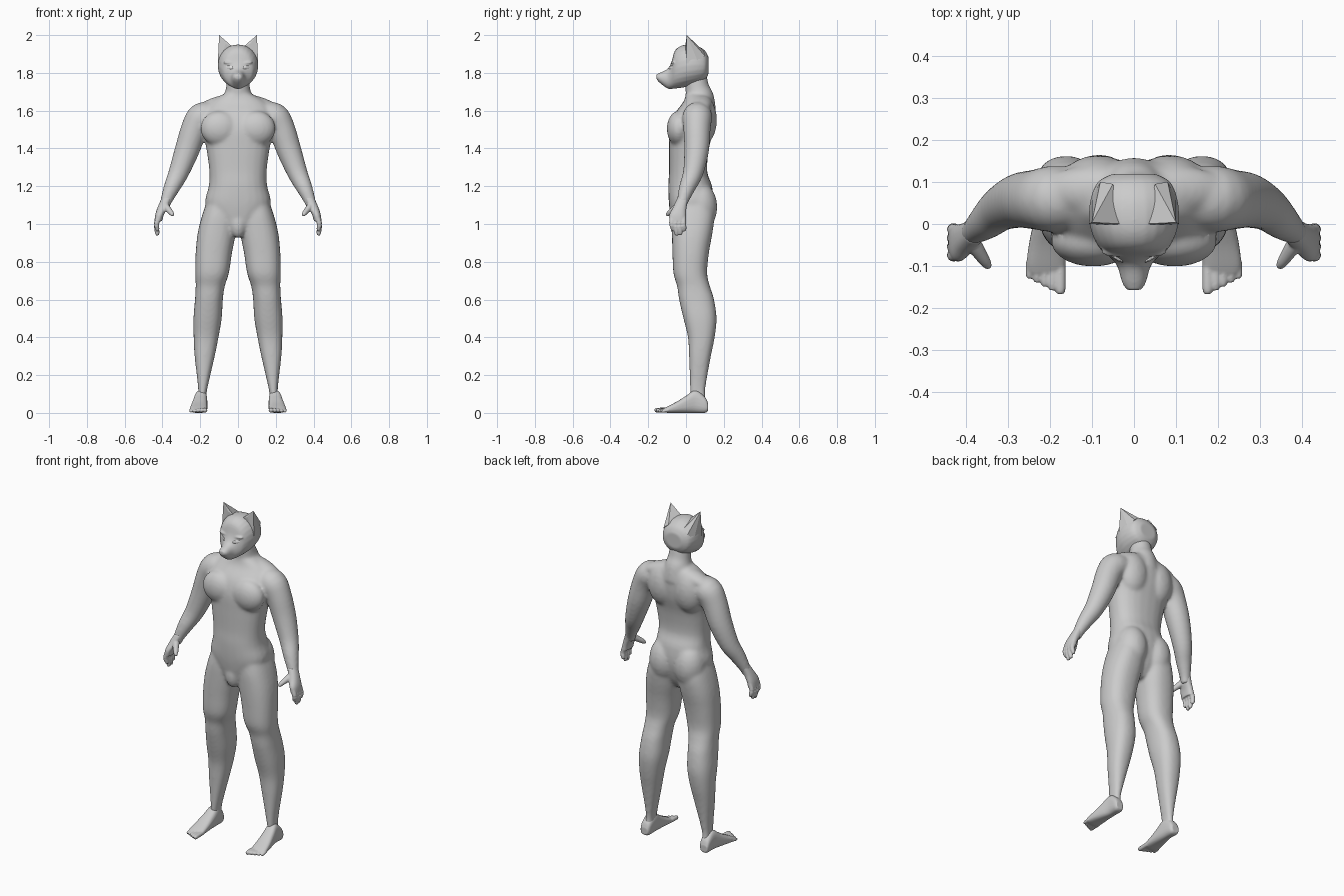
import bpy, bmesh, math
from mathutils import Matrix, Vector

cube = bpy.data.objects.get("Cube")
if cube:
    bpy.data.objects.remove(cube, do_unlink=True)


def material(name, colour):
    mat = bpy.data.materials.new(name)
    mat.use_nodes = True
    mat.diffuse_color = colour
    mat.node_tree.nodes["Principled BSDF"].inputs["Base Color"].default_value = colour
    return mat


GREY = material("grey skin", (0.6, 0.6, 0.6, 1))
PALE = material("pale eye", (0.9, 0.9, 0.9, 1))
SIDES = 24


def refine(rows, steps=4):
    """Insert rows along a smooth curve through the given ones."""
    rows = [Vector(r) for r in rows]
    out = []
    for i in range(len(rows) - 1):
        a, b = rows[i], rows[i + 1]
        before, after = rows[max(i - 1, 0)], rows[min(i + 2, len(rows) - 1)]
        for k in range(steps):
            t = k / steps
            bend = (b - before) * (t * (1 - t) ** 2) - (after - a) * (t * t * (1 - t))
            ease = t * t * (3 - 2 * t)
            out.append(a.lerp(b, ease) + bend / 2)
    return out + [rows[-1]]


def skin_rings(bm, rings):
    """Join successive rings of points into a closed tube."""
    loops = [[bm.verts.new(p) for p in ring] for ring in rings]
    for low, high in zip(loops, loops[1:]):
        for i in range(SIDES):
            j = (i + 1) % SIDES
            bm.faces.new((low[i], low[j], high[j], high[i]))
    bm.faces.new(loops[0][::-1])
    bm.faces.new(loops[-1])


def unit_ring(power=1.0):
    """Points of a unit superellipse; power below one is boxier."""
    for i in range(SIDES):
        a = math.tau * i / SIDES
        c, s = math.cos(a), math.sin(a)
        yield (math.copysign(abs(c) ** power, c), math.copysign(abs(s) ** power, s))


def loft(bm, rows, axis="z", power=0.85):
    """Rows give the station, then the low and high limits across both other axes."""
    rings = []
    for t, a0, a1, b0, b1 in refine(rows):
        ring = []
        for u, v in unit_ring(power):
            a = (a0 + a1) / 2 + u * (a1 - a0) / 2
            b = (b0 + b1) / 2 + v * (b1 - b0) / 2
            ring.append((a, b, t) if axis == "z" else (a, t, b))
        rings.append(ring)
    skin_rings(bm, rings)


def tube(bm, points):
    """Round limb through points of (x, y, z, radius)."""
    points = refine(points)
    centres = [p.to_3d() for p in points]
    rings = []
    for i, c in enumerate(centres):
        along = centres[min(i + 1, len(centres) - 1)] - centres[max(i - 1, 0)]
        turn = along.to_track_quat("Z", "Y")
        r = points[i][3]
        rings.append([c + turn @ Vector((u * r, v * r, 0)) for u, v in unit_ring()])
    skin_rings(bm, rings)


def ball(bm, centre, size, tilt=0, yaw=0):
    matrix = (Matrix.Translation(centre) @ Matrix.Rotation(yaw, 4, "Z")
              @ Matrix.Rotation(tilt, 4, "Y") @ Matrix.Diagonal((*size, 1)))
    bmesh.ops.create_uvsphere(bm, u_segments=20, v_segments=12, radius=1, matrix=matrix)


def mirror(bm):
    """Copy everything made so far to the other side."""
    copy = bmesh.ops.duplicate(bm, geom=bm.verts[:] + bm.edges[:] + bm.faces[:])
    for v in copy["geom"]:
        if isinstance(v, bmesh.types.BMVert):
            v.co.x *= -1


def finish(name, bm, mat, voxel=0, rounds=0):
    """Make the object; overlapping parts are fused and softened."""
    bmesh.ops.recalc_face_normals(bm, faces=bm.faces[:])
    mesh = bpy.data.meshes.new(name)
    bm.to_mesh(mesh)
    bm.free()
    mesh.materials.append(mat)
    ob = bpy.data.objects.new(name, mesh)
    bpy.context.collection.objects.link(ob)
    if voxel:
        fuse = ob.modifiers.new("fuse", "REMESH")
        fuse.mode = "VOXEL"
        fuse.voxel_size = voxel
        fuse.use_smooth_shade = True
        soften = ob.modifiers.new("soften", "SMOOTH")
        soften.factor = 0.5
        soften.iterations = rounds


# Body: legs, arms and muscles in pairs, then trunk and neck
bm = bmesh.new()
loft(bm, [(.05, .165, .215, .03, .11), (.1, .167, .21, .022, .102), (.17, .153, .215, .02, .109),
          (.3, .123, .23, .016, .132), (.4, .103, .235, .01, .152), (.5, .086, .236, -.014, .162),
          (.6, .08, .228, -.037, .149), (.67, .07, .224, -.047, .127), (.74, .048, .226, -.067, .112),
          (.85, .031, .224, -.072, .122), (.95, .012, .214, -.075, .14), (1.04, .005, .192, -.075, .15),
          (1.12, .01, .165, -.065, .14)])
tube(bm, [(.13, .065, 1.57, .07), (.19, .06, 1.565, .079), (.23, .058, 1.505, .072),
          (.27, .056, 1.39, .066), (.315, .037, 1.27, .054), (.352, .005, 1.19, .043),
          (.383, -.02, 1.115, .03), (.39, -.028, 1.08, .026)])
ball(bm, (.097, -.04, 1.505), (.102, .062, .094))       # chest
ball(bm, (.085, .09, 1.55), (.095, .074, .13))          # shoulder blade
ball(bm, (.083, .075, 1.09), (.09, .091, .13))          # buttock
ball(bm, (.1, .08, 1.635), (.13, .058, .042), .28)      # shoulder slope
mirror(bm)
loft(bm, [(.935, -.025, .025, -.06, .08), (1.0, -.1, .1, -.075, .12), (1.1, -.173, .173, -.09, .145),
          (1.2, -.155, .155, -.094, .138), (1.28, -.152, .152, -.09, .112), (1.4, -.168, .168, -.09, .122),
          (1.5, -.187, .187, -.088, .147), (1.58, -.19, .19, -.063, .153), (1.645, -.15, .15, -.015, .145),
          (1.69, -.07, .07, .0, .125)])
tube(bm, [(0, .075, 1.6, .085), (0, .072, 1.67, .076), (0, .06, 1.72, .064), (0, .05, 1.8, .056)])
ball(bm, (0, -.045, 1.0), (.045, .04, .075))            # groin
finish("body", bm, GREY, .008, 14)

# Hands: flat palm, four fingers and a thumb
bm = bmesh.new()
loft(bm, [(1.015, .402, .442, -.088, 0), (1.05, .392, .438, -.088, 0),
          (1.09, .371, .425, -.068, .003), (1.14, .35, .403, -.045, .015)])
for i, tip in enumerate((.965, .94, .943, .962)):
    y = -.075 + .0205 * i
    tube(bm, [(.42, y, 1.04, .013), (.431, y, 1.0, .014), (.428, y + .004, tip + .015, .012),
              (.424, y + .004, tip, .008)])
tube(bm, [(.39, -.035, 1.1, .021), (.37, -.065, 1.078, .017), (.353, -.09, 1.058, .013),
          (.345, -.103, 1.045, .008)])
mirror(bm)
finish("hands", bm, GREY, .004, 3)

# Feet: wedge sole with five toes
bm = bmesh.new()
loft(bm, [(.117, .177, .222, .01, .05), (.1, .167, .228, 0, .085), (.05, .163, .23, 0, .12),
          (0, .162, .24, 0, .09), (-.05, .162, .25, 0, .059), (-.095, .163, .255, 0, .036),
          (-.118, .168, .248, .004, .024)], "y", .75)
for i in range(5):
    x, r = .175 + .0185 * i, .0125 - .001 * i
    end = -.166 + .009 * i
    tube(bm, [(x, -.09, .016, r), (x, end + .015, r + .002, r), (x, end, r, r * .7)])
mirror(bm)
finish("feet", bm, GREY, .004, 2)

# Head with muzzle, brows and nose
bm = bmesh.new()
loft(bm, [(-.157, -.017, .017, 1.768, 1.79), (-.14, -.028, .028, 1.748, 1.8),
          (-.1, -.04, .04, 1.718, 1.82), (-.078, -.058, .058, 1.715, 1.855),
          (-.06, -.08, .08, 1.717, 1.915), (-.03, -.097, .097, 1.72, 1.942),
          (.01, -.107, .107, 1.728, 1.95), (.06, -.103, .103, 1.742, 1.943),
          (.1, -.086, .086, 1.762, 1.918), (.119, -.052, .052, 1.795, 1.885)], "y", .95)
for side in (1, -1):
    ball(bm, (side * .046, -.066, 1.853), (.033, .013, .008), -side * .12)
ball(bm, (0, -.15, 1.786), (.017, .009, .008))
finish("head", bm, GREY, .005, 6)

# Eyes: thin slanted plates
bm = bmesh.new()
for side in (1, -1):
    ball(bm, (side * .047, -.077, 1.828), (.026, .0045, .01), -side * .08, side * .6)
finish("eyes", bm, PALE)

# Ears: flat fronted wedges running into the back of the skull
bm = bmesh.new()
corners = [bm.verts.new(p) for p in (
    (.1, .004, 2.0), (.065, -.002, 1.955), (.025, 0, 1.935), (.107, 0, 1.85),
    (.1, .065, 1.855), (.08, .1, 1.89), (.05, .095, 1.915))]
bmesh.ops.convex_hull(bm, input=corners)
mirror(bm)
finish("ears", bm, GREY)
